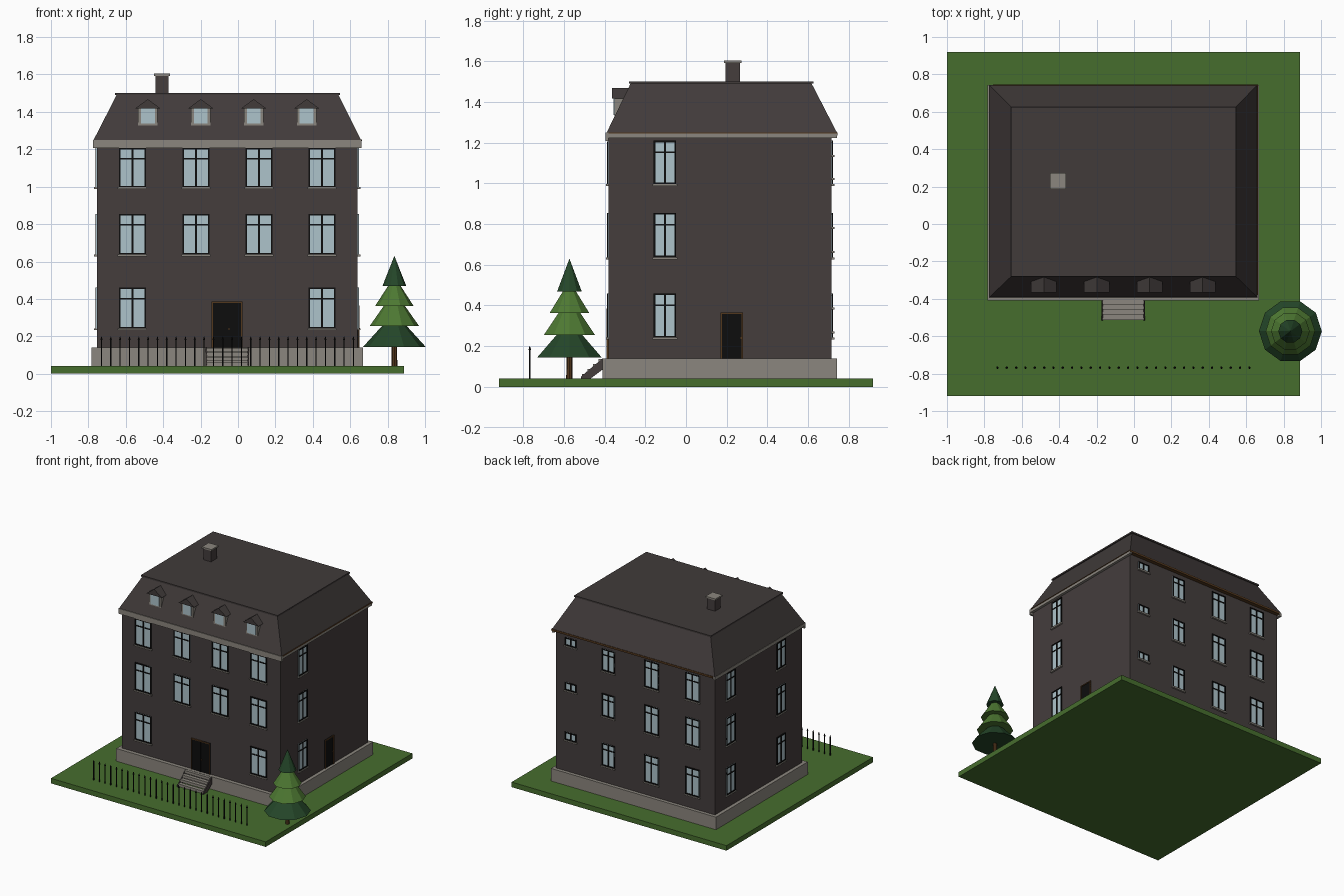
import bpy, bmesh, math
from mathutils import Matrix, Vector

if "Cube" in bpy.data.objects:
    bpy.data.objects.remove(bpy.data.objects["Cube"])


def mat(name, r, g, b):
    m = bpy.data.materials.new(name)
    m.diffuse_color = (r, g, b, 1)
    m.use_nodes = True
    m.node_tree.nodes["Principled BSDF"].inputs["Base Color"].default_value = m.diffuse_color
    return m


WALL = mat("wall_brown_grey", .058, .047, .046)
ROOF = mat("roof_dark_grey", .052, .043, .042)
STONE = mat("stone_grey", .26, .24, .21)
GLASS = mat("glass_blue", .42, .55, .60)
BLACK = mat("black", .004, .004, .004)
BROWN = mat("wood_brown", .085, .038, .012)
GRASS = mat("grass_green", .062, .155, .027)
DARK = mat("fir_dark_green", .018, .062, .022)
LIGHT = mat("fir_light_green", .075, .19, .032)


def finish(name, bm, *mats):
    bmesh.ops.recalc_face_normals(bm, faces=bm.faces)
    me = bpy.data.meshes.new(name)
    bm.to_mesh(me)
    bm.free()
    for m in mats:
        me.materials.append(m)
    ob = bpy.data.objects.new(name, me)
    bpy.context.collection.objects.link(ob)
    return ob


def add_box(bm, x0, x1, y0, y1, z0, z1, index=0):
    size = Matrix.Diagonal((abs(x1 - x0), abs(y1 - y0), abs(z1 - z0), 1))
    pos = Matrix.Translation(((x0 + x1) / 2, (y0 + y1) / 2, (z0 + z1) / 2))
    vs = bmesh.ops.create_cube(bm, size=1, matrix=pos @ size)["verts"]
    for f in {f for v in vs for f in v.link_faces}:
        f.material_index = index
    return vs


def boxes(name, m, *dims):
    bm = bmesh.new()
    for d in dims:
        add_box(bm, *d)
    return finish(name, bm, m)


def prism(bm, outline, a, b, place, index=0):
    """Extrude a 2D outline from a to b; place(u, v, w) gives the point."""
    f = bm.faces.new([bm.verts.new(place(u, v, a)) for u, v in outline])
    f.material_index = index
    out = bmesh.ops.extrude_face_region(bm, geom=[f])["geom"]
    shift = Vector(place(0, 0, b)) - Vector(place(0, 0, a))
    for g in out:
        if isinstance(g, bmesh.types.BMVert):
            g.co += shift


X0, X1, Y0, Y1 = -.755, .64, -.38, .715      # wall planes

# Ground, plinth, walls
boxes("lawn", GRASS, (-1, .888, -.92, .92, 0, .04))
boxes("plinth", STONE, (-.783, .667, -.41, .742, .04, .14))
boxes("walls", WALL, (X0, X1, Y0, Y1, .14, 1.25))

# Cornice: deep at the front, thin on the sides, gutter at the back
boxes("cornice", STONE, (-.775, .66, -.395, Y0, 1.208, 1.25),
      (-.775, X0, Y0, .742, 1.224, 1.25), (X1, .66, Y0, .742, 1.224, 1.245))
boxes("gutter", BROWN, (X0, .66, Y1, .745, 1.236, 1.251),
      (X1, .663, Y0, .745, 1.245, 1.251))

# Mansard roof with a thin top slab
bm = bmesh.new()
for v in add_box(bm, -.772, .658, -.39, .742, 1.25, 1.492):
    if v.co.z > 1.4:
        v.co.x = -.648 if v.co.x < 0 else .536
        v.co.y = -.272 if v.co.y < 0 else .617
add_box(bm, -.657, .545, -.281, .626, 1.49, 1.502)
finish("mansard_roof", bm, ROOF)

# Chimney
boxes("chimney", WALL, (-.44, -.372, .193, .265, 1.5, 1.594))
boxes("chimney_cap", STONE, (-.449, -.363, .186, .272, 1.592, 1.604))

# Dormers
for i in range(4):
    x = -.482 + i * .283
    bm = bmesh.new()
    add_box(bm, x - .052, x + .052, -.352, -.27, 1.325, 1.425)
    add_box(bm, x - .037, x + .037, -.356, -.35, 1.337, 1.417, 1)
    prism(bm, [(-.068, 1.418), (0, 1.468), (.068, 1.418)], -.365, -.26,
          lambda u, v, w, x=x: (x + u, w, v), 2)
    finish(f"dormer_{i + 1}", bm, STONE, GLASS, ROOF)


# Facade helper: u runs along the wall, w is the distance out from it
def side_box(bm, side, u0, u1, w0, w1, z0, z1, index=0):
    if side == "front":
        add_box(bm, u0, u1, Y0 - w0, Y0 - w1, z0, z1, index)
    elif side == "back":
        add_box(bm, u0, u1, Y1 + w0, Y1 + w1, z0, z1, index)
    elif side == "right":
        add_box(bm, X1 + w0, X1 + w1, u0, u1, z0, z1, index)
    else:
        add_box(bm, X0 - w0, X0 - w1, u0, u1, z0, z1, index)


def window(side, u, width, z0, z1, transom=True):
    bm = bmesh.new()
    h, t = width / 2, .008
    side_box(bm, side, u - h, u + h, -.01, .003, z0, z1)                 # glass
    for a in (u - h, u + h - t):                                        # jambs
        side_box(bm, side, a, a + t, -.01, .008, z0, z1, 1)
    for b in (z0, z1 - t):                                              # rails
        side_box(bm, side, u - h, u + h, -.01, .008, b, b + t, 1)
    side_box(bm, side, u - .005, u + .005, -.01, .007, z0, z1, 1)       # mullion
    if transom:
        zt = z1 - .27 * (z1 - z0)
        side_box(bm, side, u - h, u + h, -.01, .007, zt - .004, zt + .004, 1)
    side_box(bm, side, u - h - .006, u + h + .006, -.01, .014, z0 - .01, z0, 2)
    finish(f"{side}_window", bm, GLASS, BLACK, STONE)


# Windows on all four sides, three floors
for floor, (z0, z1) in enumerate([(.243, .46), (.637, .855), (.997, 1.21)]):
    for u in (-.565, -.225, .112, .449):
        if floor or abs(u) > .3:
            window("front", u, .144, z0, min(z1, 1.206))
    window("right", -.104, .11, z0, z1)
    for u in (-.11, .52):
        window("left", u, .11, z0, z1)
    for u in (-.56, -.2):
        window("back", u, .125, z0, z1)
    window("back", .18, .11, z0 + .03, z1 - .01)
    window("back", .51, .1, z1 - .07, z1 - .008, False)


# Doors: black leaves, brown surround
def door(side, u0, u1, z1, leaves):
    bm = bmesh.new()
    t = .007
    side_box(bm, side, u0, u1, -.01, .005, .14, z1)
    for a in (u0, u1 - t):
        side_box(bm, side, a, a + t, -.01, .01, .14, z1, 1)
    side_box(bm, side, u0, u1, -.01, .01, z1 - t, z1, 1)
    c = (u0 + u1) / 2 if leaves == 2 else u1 - .02
    side_box(bm, side, c + .008, c + .013, 0, .012, .235, .245, 1)
    if leaves == 2:
        side_box(bm, side, c - .002, c + .002, 0, .009, .14, z1 - t)
    finish(f"{side}_door", bm, BLACK, BROWN)


door("front", -.142, .024, .386, 2)
door("right", .17, .28, .365, 1)

# Front steps with sloping stringers
bm = bmesh.new()
for i in range(4):
    y = -.512 + i * .027
    add_box(bm, -.168, .053, y, y + .03, .042 + i * .025, .063 + i * .025)
for x in (-.174, .051):
    prism(bm, [(-.517, .04), (-.517, .05), (-.41, .14), (-.41, .085), (-.47, .04)],
          x, x + .008, lambda u, v, w: (w, u, v), 1)
finish("front_steps", bm, STONE, WALL)

# Fence pickets with small pointed heads
bm = bmesh.new()
for i in range(28):
    x = -.73 + i * 1.347 / 27
    add_box(bm, x - .003, x + .003, -.771, -.765, .04, .185)
    bmesh.ops.create_cone(bm, cap_ends=True, segments=6, radius1=.007, radius2=.001,
                          depth=.02, matrix=Matrix.Translation((x, -.768, .19)))
finish("fence_pickets", bm, BLACK)


# Fir tree
def tier(name, m, r1, r2, z0, z1, n=10):
    bm = bmesh.new()
    bmesh.ops.create_cone(bm, cap_ends=True, segments=n, radius1=r1, radius2=r2, depth=z1 - z0,
                          matrix=Matrix.Translation((.836, -.573, (z0 + z1) / 2))
                          @ Matrix.Rotation(math.pi / 2, 4, 'Z'))
    finish(name, bm, m)


tier("tree_trunk", BROWN, .016, .014, .04, .16, 8)
tier("tree_tier_1", DARK, .168, .06, .143, .262)
tier("tree_tier_2", LIGHT, .132, .05, .255, .372)
tier("tree_tier_3", LIGHT, .103, .03, .362, .475)
tier("tree_tier_4", DARK, .064, 0, .468, .63)
